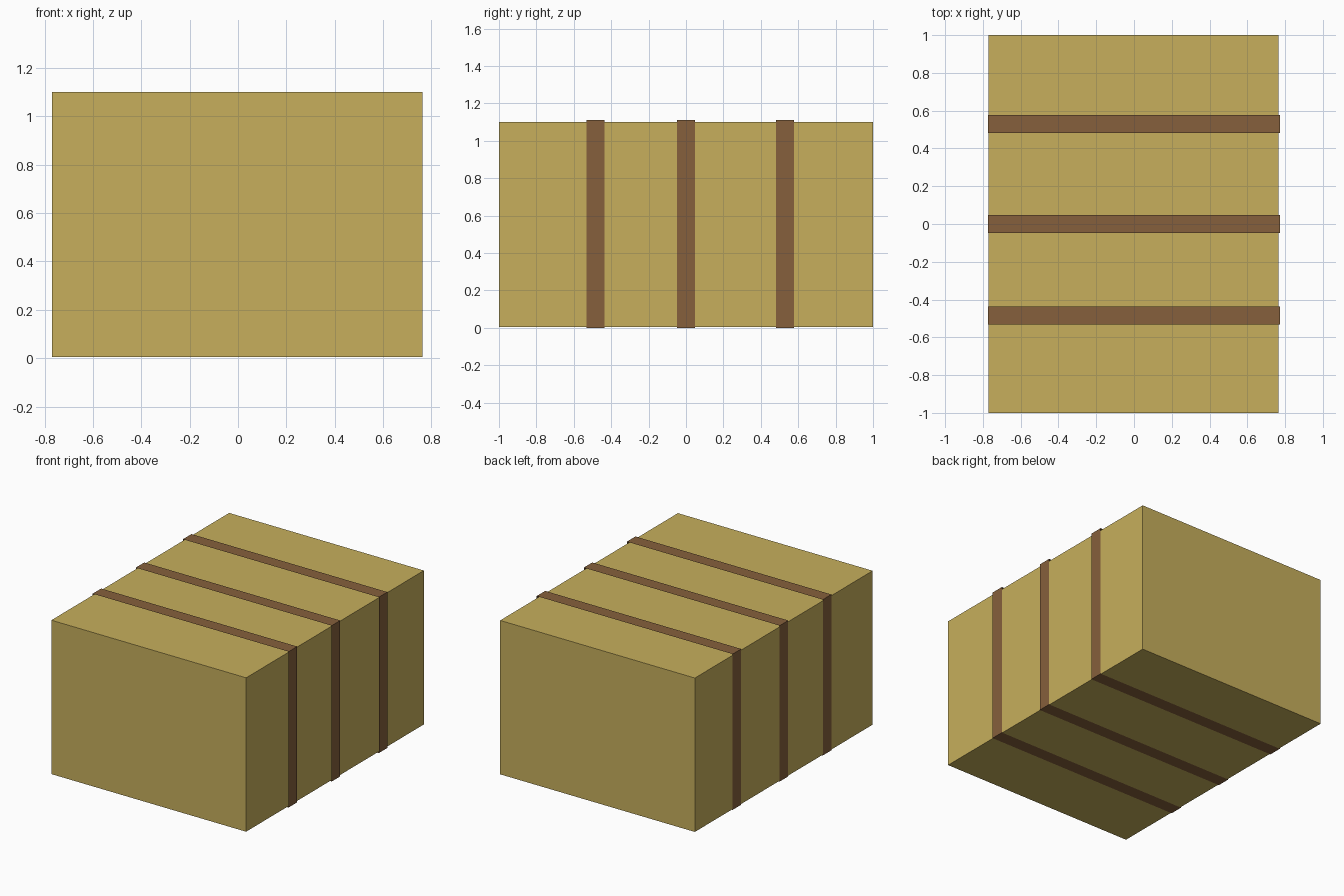
import bpy, bmesh

if "Cube" in bpy.data.objects:
    bpy.data.objects.remove(bpy.data.objects["Cube"])


def material(name, rgb):
    m = bpy.data.materials.new(name)
    m.diffuse_color = (*rgb, 1)
    m.use_nodes = True
    m.node_tree.nodes["Principled BSDF"].inputs["Base Color"].default_value = m.diffuse_color
    return m


def finish(name, bm, mat):
    me = bpy.data.meshes.new(name)
    bm.to_mesh(me)
    bm.free()
    me.materials.append(mat)
    ob = bpy.data.objects.new(name, me)
    bpy.context.collection.objects.link(ob)
    return ob


straw = material("straw", (0.571, 0.429, 0.107))
brown = material("strap_brown", (0.238, 0.117, 0.045))

# Bale body
x0, x1, z0, z1 = -0.77, 0.764, 0.004, 1.1
bm = bmesh.new()
bmesh.ops.create_cube(bm, size=1)
for v in bm.verts:
    v.co = (x0 if v.co.x < 0 else x1, 2 * v.co.y, z0 if v.co.z < 0 else z1)
finish("bale", bm, straw)

# Straps: open paper-thin bands wrapped around the bale
section = [(-0.772, 0), (0.772, 0), (0.772, 1.11), (-0.772, 1.11)]
for i, y in enumerate((-0.485, 0.0, 0.53)):
    bm = bmesh.new()
    near = [bm.verts.new((x, y - 0.048, z)) for x, z in section]
    far = [bm.verts.new((x, y + 0.048, z)) for x, z in section]
    for a in range(4):
        b = (a + 1) % 4
        bm.faces.new((near[a], near[b], far[b], far[a]))
    finish(f"strap_{i + 1}", bm, brown)
